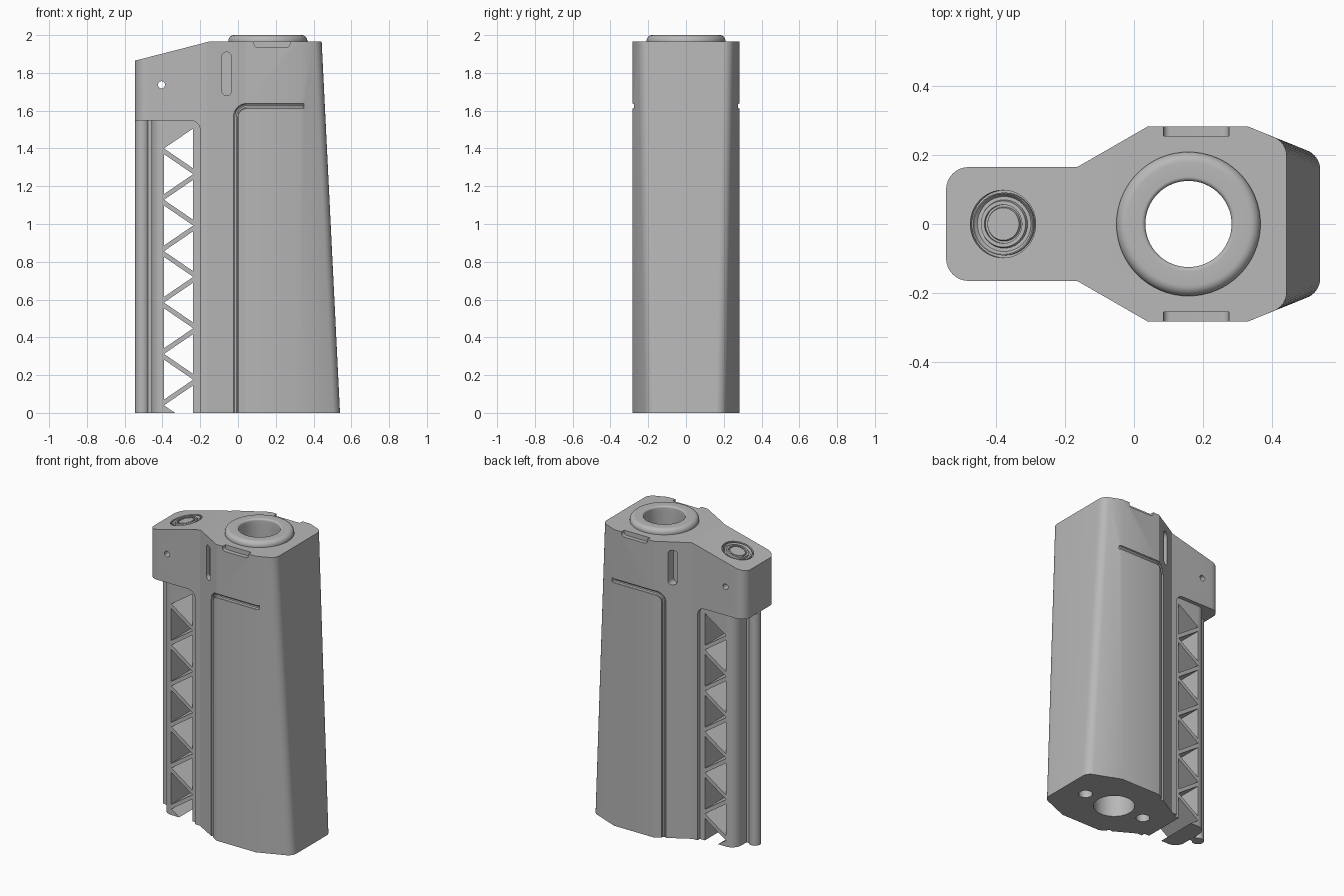
import bpy, bmesh, math
from mathutils import Vector, Matrix

cube = bpy.data.objects.get("Cube")
if cube:
    bpy.data.objects.remove(cube, do_unlink=True)

GREY = bpy.data.materials.new("satin grey")
GREY.use_nodes = True
GREY.diffuse_color = (0.48, 0.48, 0.48, 1)
GREY.node_tree.nodes["Principled BSDF"].inputs["Base Color"].default_value = (0.48, 0.48, 0.48, 1)


def new_object(name, bm):
    bmesh.ops.recalc_face_normals(bm, faces=bm.faces[:])
    mesh = bpy.data.meshes.new(name)
    bm.to_mesh(mesh)
    bm.free()
    mesh.materials.append(GREY)
    ob = bpy.data.objects.new(name, mesh)
    bpy.context.collection.objects.link(ob)
    return ob


def rounded(corners, steps=8):
    """Outline from (a, b, radius) corners, each filleted by its radius."""
    out = []
    for i, (a, b, r) in enumerate(corners):
        p = Vector((a, b))
        if r == 0:
            out.append(p)
            continue
        d0 = (Vector(corners[i - 1][:2]) - p).normalized()
        d1 = (Vector(corners[(i + 1) % len(corners)][:2]) - p).normalized()
        half = d0.angle(d1) / 2
        centre = p + (d0 + d1).normalized() * (r / math.sin(half))
        s = p + d0 * (r / math.tan(half)) - centre
        e = p + d1 * (r / math.tan(half)) - centre
        sweep = s.angle_signed(e)
        for k in range(steps + 1):
            t = -sweep * k / steps
            out.append(centre + Matrix.Rotation(t, 2) @ s)
    return out


def loft(name, low, high):
    """Solid between two 3D outlines with equal point counts."""
    bm = bmesh.new()
    a = [bm.verts.new(p) for p in low]
    b = [bm.verts.new(p) for p in high]
    bm.faces.new(a)
    bm.faces.new(b)
    for i in range(len(a)):
        j = (i + 1) % len(a)
        bm.faces.new((a[i], a[j], b[j], b[i]))
    return new_object(name, bm)


def upright(name, outline, z0, z1):
    return loft(name, [(x, y, z0) for x, y in outline], [(x, y, z1) for x, y in outline])


def sideways(name, outline, y0, y1):
    return loft(name, [(x, y0, z) for x, z in outline], [(x, y1, z) for x, z in outline])


def circle(x, y, r, n=48):
    return [(x + r * math.cos(2 * math.pi * i / n), y + r * math.sin(2 * math.pi * i / n)) for i in range(n)]


def lathe(name, profile, matrix, closed=False, n=64):
    bm = bmesh.new()
    verts = [bm.verts.new((r, 0, z)) for r, z in profile]
    edges = [bm.edges.new(p) for p in zip(verts, verts[1:])]
    if closed:
        edges.append(bm.edges.new((verts[-1], verts[0])))
    bmesh.ops.spin(bm, geom=verts + edges, axis=(0, 0, 1), cent=(0, 0, 0),
                   angle=2 * math.pi, steps=n, use_duplicate=False)
    bmesh.ops.remove_doubles(bm, verts=bm.verts[:], dist=1e-5)
    bm.transform(matrix)
    return new_object(name, bm)


def combine(ob, tool, operation="DIFFERENCE"):
    mod = ob.modifiers.new("cut", "BOOLEAN")
    mod.object, mod.operation, mod.solver = tool, operation, "EXACT"
    graph = bpy.context.evaluated_depsgraph_get()
    mesh = bpy.data.meshes.new_from_object(ob.evaluated_get(graph))
    ob.modifiers.clear()
    ob.data = mesh
    bpy.data.objects.remove(tool, do_unlink=True)


TOP, BORE_X = 1.965, 0.158


# Body and head: tapering plan outline, trimmed by the side profile
def plan(rear_x, rear_y):
    half = [(rear_x, rear_y, 0.06), (0.33, 0.283, 0), (0.04, 0.283, 0),
            (-0.165, 0.165, 0), (-0.545, 0.165, 0.065)]
    return rounded(half + [(x, -y, r) for x, y, r in reversed(half)])


body = loft("body", [(x, y, 0) for x, y in plan(0.54, 0.198)],
            [(x, y, TOP) for x, y in plan(0.443, 0.237)])
profile = rounded([(-0.2, -0.1, 0), (-0.2, 1.547, 0.05), (-0.7, 1.547, 0),
                   (-0.7, 1.825, 0), (-0.155, TOP, 0), (-0.15, 2.2, 0),
                   (0.7, 2.2, 0), (0.7, -0.1, 0)])
combine(body, sideways("trim", profile, -0.5, 0.5), "INTERSECT")

# Bore and the two screw holes underneath
combine(body, upright("bore", circle(BORE_X, 0, 0.125, 64), -0.1, 2.2))
for x in (-0.07, 0.385):
    combine(body, upright("screw_hole", circle(x, 0, 0.042, 32), -0.1, 0.3))

# Cross pin hole through the head
combine(body, sideways("pin_hole", circle(-0.405, 1.737, 0.019, 24), -0.4, 0.4))


# Panel groove path hugging the wall
def wall(x):
    if x < 0.04:
        return 0.283 - (0.04 - x) * 0.118 / 0.205
    return 0.283 - max(0, x - 0.33) * 0.405


def groove(side):
    path = [(-0.013, -0.1), (-0.013, 0.8)]
    path += [(0.047 - 0.06 * math.cos(t * math.pi / 16), 1.565 + 0.06 * math.sin(t * math.pi / 16))
             for t in range(9)]
    path += [(0.33, 1.625), (0.35, 1.625)]
    data = bpy.data.curves.new("groove", "CURVE")
    data.dimensions, data.bevel_depth = "3D", 0.014
    data.bevel_resolution, data.use_fill_caps = 3, True
    spline = data.splines.new("POLY")
    spline.points.add(len(path) - 1)
    for point, (x, z) in zip(spline.points, path):
        point.co = (x, side * wall(x), z, 1)
    curve = bpy.data.objects.new("groove_curve", data)
    bpy.context.collection.objects.link(curve)
    mesh = bpy.data.meshes.new_from_object(curve.evaluated_get(bpy.context.evaluated_depsgraph_get()))
    bpy.data.objects.remove(curve, do_unlink=True)
    bm = bmesh.new()
    bm.from_mesh(mesh)
    bmesh.ops.remove_doubles(bm, verts=bm.verts[:], dist=1e-5)
    return new_object("groove_cutter", bm)


# Slots, top notches and panel grooves on both sides
slot = rounded([(-0.085, 1.68, 0.0249), (-0.035, 1.68, 0.0249),
                (-0.035, 1.91, 0.0249), (-0.085, 1.91, 0.0249)])
notch = rounded([(0.085, 1.935, 0.02), (0.275, 1.935, 0.02), (0.275, 2.1, 0), (0.085, 2.1, 0)])
for side in (-1, 1):
    combine(body, sideways("slot", slot, side * 0.18, side * 0.4))
    combine(body, sideways("notch", notch, side * 0.255, side * 0.4))
    combine(body, groove(side))

# Rounded collar around the bore
collar = rounded([(0.125, 1.95, 0), (0.209, 1.95, 0), (0.209, 2.0, 0.03), (0.125, 2.0, 0.012)])
collar = lathe("bore_collar", collar, Matrix.Translation((BORE_X, 0, 0)), closed=True)

# Stepped round button let into the sloping head
tilt = Matrix.Translation((-0.38, 0, 1.907)) @ Matrix.Rotation(-math.atan(0.14 / 0.545), 4, "Y")
well = lathe("button_well", [(0, -0.02), (0.098, -0.02), (0.098, 0.05), (0, 0.05)], tilt)
combine(body, well)
button = lathe("head_button", [(0, -0.003), (0.047, -0.003), (0.05, -0.014), (0.056, -0.014),
                               (0.056, -0.002), (0.067, -0.002), (0.07, -0.014), (0.08, -0.014),
                               (0.088, -0.003), (0.091, -0.003), (0.091, -0.03), (0, -0.03)], tilt)

# Truss behind the rod: solid block with triangular openings
truss = upright("truss", rounded([(-0.15, 0.14, 0), (-0.15, -0.14, 0),
                                  (-0.458, -0.14, 0.066), (-0.458, 0.14, 0.066)]), 0, 1.56)
LEFT, RIGHT, PITCH = -0.392, -0.237, 0.272
for i in range(11):
    z = 0.04 + i * PITCH / 2
    base, tip = (RIGHT, LEFT) if i % 2 == 0 else (LEFT, RIGHT)
    tri = [(base, z - 0.106), (base, z + 0.106), (tip, z)]
    combine(truss, sideways("opening", tri, -0.3, 0.3))

# Slim rod and the web that ties it to the truss
rod = upright("rod", circle(-0.507, 0, 0.037), 0, 1.56)
web = upright("rod_web", [(-0.5, -0.02), (-0.44, -0.02), (-0.44, 0.02), (-0.5, 0.02)], 0, 1.56)

# Smooth the curves, keep the edges crisp
bpy.ops.object.select_all(action="DESELECT")
for ob in (body, collar, button, truss, rod, web):
    ob.select_set(True)
bpy.context.view_layer.objects.active = body
bpy.ops.object.shade_smooth_by_angle(angle=math.radians(25))
